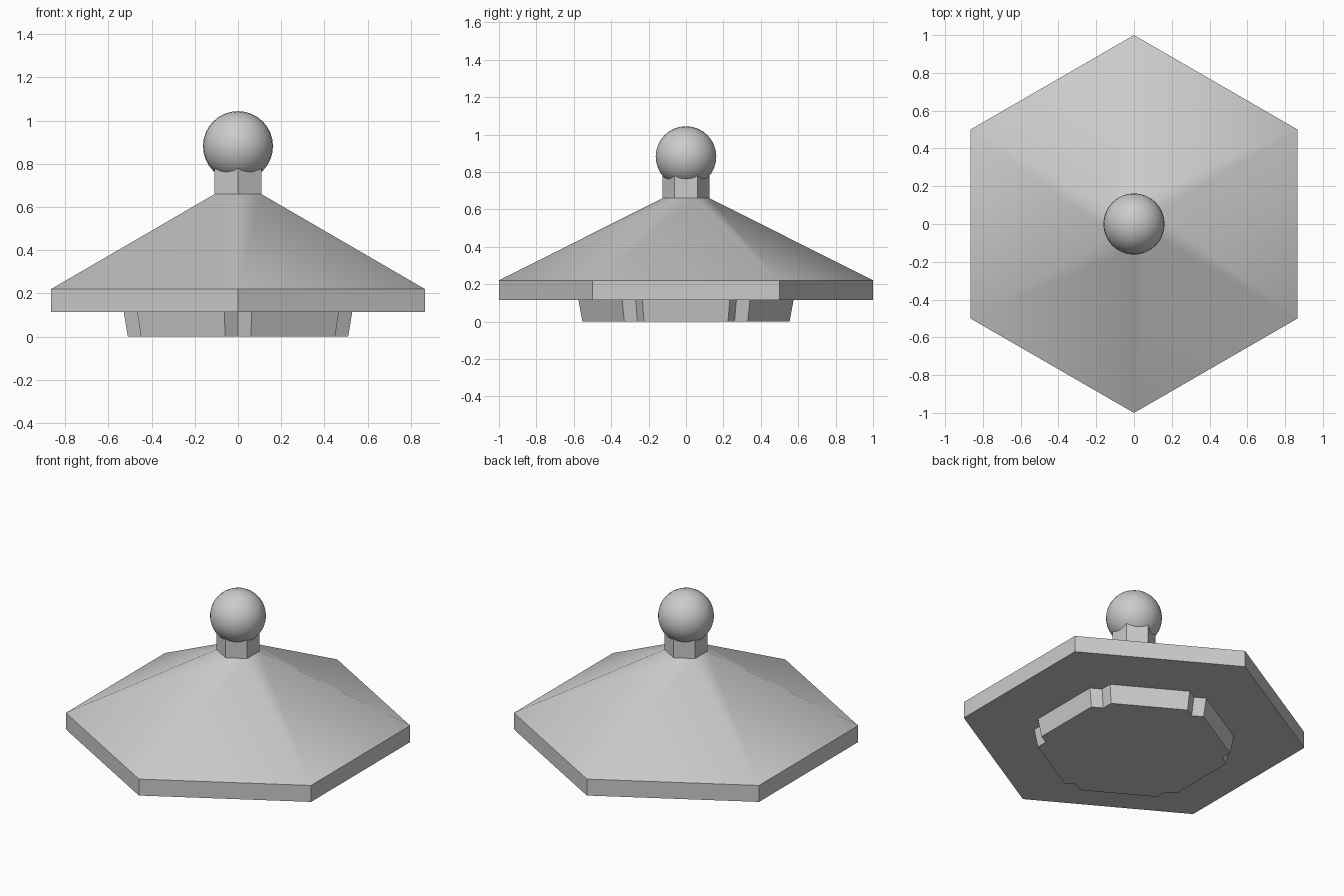
import bpy
import bmesh
from math import cos, sin, pi, radians
from mathutils import Vector

if "Cube" in bpy.data.objects:
    bpy.data.objects.remove(bpy.data.objects["Cube"], do_unlink=True)

grey = bpy.data.materials.new("plain grey")
grey.use_nodes = True
colour = (0.6, 0.6, 0.6, 1)
grey.diffuse_color = colour
grey.node_tree.nodes["Principled BSDF"].inputs["Base Color"].default_value = colour


def hexagon(radius):
    """Corners of a hexagon pointing along y."""
    return [Vector((radius * sin(i * pi / 3), -radius * cos(i * pi / 3))) for i in range(6)]


def notched_hexagon(radius, cut):
    """Hexagon with a small parallelogram cut out of each corner."""
    corners, outline = hexagon(radius), []
    for i, c in enumerate(corners):
        back = (corners[i - 1] - c).normalized() * cut
        ahead = (corners[(i + 1) % 6] - c).normalized() * cut
        outline += [c + back, c + back + ahead, c + ahead]
    return outline


def loft(name, sections):
    """Solid through (height, outline) sections, capped at both ends."""
    bm = bmesh.new()
    rings = [[bm.verts.new((p.x, p.y, z)) for p in outline] for z, outline in sections]
    for low, high in zip(rings, rings[1:]):
        for i in range(len(low)):
            j = (i + 1) % len(low)
            bm.faces.new((low[i], low[j], high[j], high[i]))
    bm.faces.new(rings[0][::-1])
    bm.faces.new(rings[-1])
    bmesh.ops.recalc_face_normals(bm, faces=bm.faces)
    mesh = bpy.data.meshes.new(name)
    bm.to_mesh(mesh)
    bm.free()
    obj = bpy.data.objects.new(name, mesh)
    bpy.context.collection.objects.link(obj)
    return obj


# Notched foot, sloping roof with a flat rim, and short neck
parts = [
    loft("foot", [(0, notched_hexagon(0.589, 0.07)), (0.115, notched_hexagon(0.611, 0.072))]),
    loft("roof", [(0.115, hexagon(1)), (0.22, hexagon(1)), (0.66, hexagon(0.125))]),
    loft("neck", [(0.66, hexagon(0.125)), (0.8, hexagon(0.125))]),
]

# Round knob, with its poles facing front and back
bpy.ops.mesh.primitive_uv_sphere_add(segments=32, ring_count=16, radius=0.162,
                                     location=(0, 0, 0.882), rotation=(pi / 2, 0, 0))
knob = bpy.context.object
knob.name = "knob"
parts.append(knob)

bpy.ops.object.select_all(action="DESELECT")
for part in parts:
    part.data.materials.append(grey)
    part.select_set(True)
bpy.context.view_layer.objects.active = knob
bpy.ops.object.shade_smooth_by_angle(angle=radians(30))
